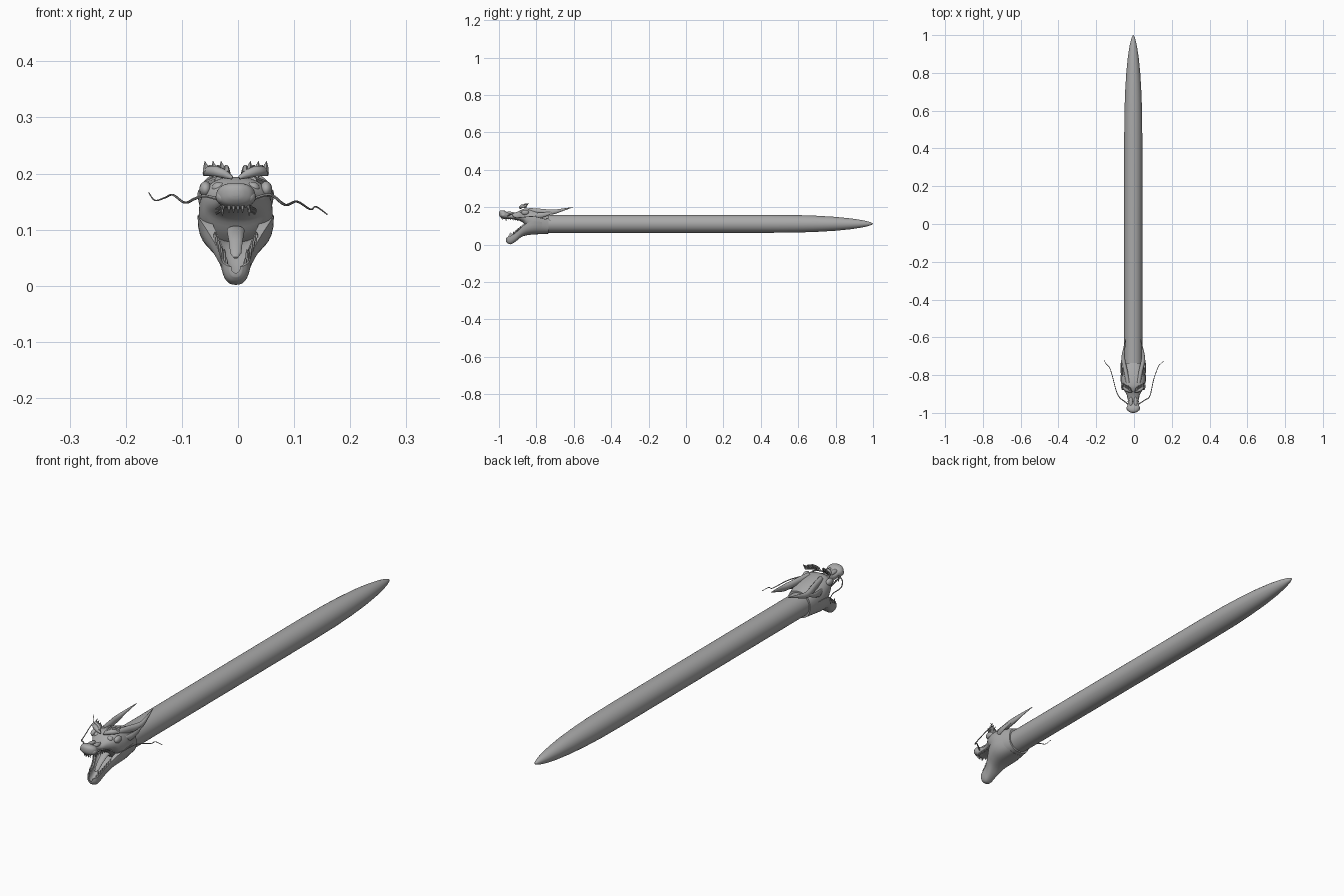
import bpy, bmesh, math
from mathutils import Vector

if "Cube" in bpy.data.objects:
    bpy.data.objects.remove(bpy.data.objects["Cube"])

CX = -0.004          # symmetry plane of head and body
grey = bpy.data.materials.new("stone_grey")
grey.diffuse_color = (0.4, 0.4, 0.4, 1)
grey.use_nodes = True
grey.node_tree.nodes["Principled BSDF"].inputs["Base Color"].default_value = grey.diffuse_color


def skin(bm, rings):
    """Bridge closed rings of points and cap both ends."""
    vs = [[bm.verts.new(p) for p in r] for r in rings]
    n = len(vs[0])
    for a, b in zip(vs, vs[1:]):
        for i in range(n):
            j = (i + 1) % n
            bm.faces.new((a[i], a[j], b[j], b[i]))
    bm.faces.new(vs[0])
    bm.faces.new(vs[-1])


def finish(name, bm, angle=50):
    bmesh.ops.recalc_face_normals(bm, faces=bm.faces)
    me = bpy.data.meshes.new(name)
    bm.to_mesh(me)
    bm.free()
    me.materials.append(grey)
    ob = bpy.data.objects.new(name, me)
    bpy.context.collection.objects.link(ob)
    bpy.context.view_layer.objects.active = ob
    ob.select_set(True)
    bpy.ops.object.shade_smooth_by_angle(angle=math.radians(angle))
    ob.select_set(False)
    return ob


def smooth_path(rows, steps):
    """Catmull-Rom interpolation of tuples."""
    rows = [Vector(r) for r in rows]
    out = []
    for i in range(len(rows) - 1):
        p0, p1 = rows[max(i - 1, 0)], rows[i]
        p2, p3 = rows[i + 1], rows[min(i + 2, len(rows) - 1)]
        for k in range(steps):
            t = k / steps
            out.append(0.5 * (2 * p1 + (p2 - p0) * t + (2 * p0 - 5 * p1 + 4 * p2 - p3) * t * t
                              + (3 * p1 - p0 - 3 * p2 + p3) * t ** 3))
    return out + [rows[-1]]


def oval(y, hw, zb, zt, power=2.0, n=32):
    ring = []
    for i in range(n):
        a = math.tau * i / n
        c, s = math.cos(a), math.sin(a)
        ring.append((CX + hw * math.copysign(abs(c) ** (2 / power), c), y,
                     (zb + zt) / 2 + (zt - zb) / 2 * math.copysign(abs(s) ** (2 / power), s)))
    return ring


def trough(y, hw, zb, zt, n=16):
    """Open jaw section: outer bowl and a shallower inner bowl."""
    ring = []
    for k, (w, d) in enumerate(((1, 1), (0.7, 0.62))):
        for i in range(n + 1):
            a = math.pi * (i if k == 0 else n - i) / n
            c = math.cos(a)
            ring.append((CX + hw * w * math.copysign(abs(c) ** 0.8, c), y,
                         zt - (zt - zb) * d * math.sin(a) ** 0.8))
    return ring


def tube(bm, pts, radii, n=8, flat=1.0):
    """Round or flattened tapering tube through points."""
    pts = [Vector(p) for p in pts]
    rings = []
    for i, (p, r) in enumerate(zip(pts, radii)):
        d = (pts[min(i + 1, len(pts) - 1)] - pts[max(i - 1, 0)]).normalized()
        side = d.cross(Vector((0, 0, 1)))
        if side.length < 0.05:
            side = Vector((1, 0, 0))
        side.normalize()
        up = side.cross(d)
        rings.append([p + side * (r * flat * math.cos(math.tau * k / n))
                      + up * (r * math.sin(math.tau * k / n)) for k in range(n)])
    skin(bm, rings)


def ball(bm, pos, size):
    got = bmesh.ops.create_uvsphere(bm, u_segments=16, v_segments=10, radius=1)["verts"]
    for v in got:
        v.co = Vector(pos) + Vector(v.co[k] * size[k] for k in range(3))


# long body tapering to a blunt point
bm = bmesh.new()
body = [(-0.76, .048), (0.45, .048), (0.6, .0465), (0.7, .043), (0.8, .037), (0.88, .029),
        (0.94, .02), (0.975, .012), (0.992, .006), (1.0, .0008)]
skin(bm, [oval(y, r, .111 - r, .111 + r) for y, r in body])
finish("body", bm)

# skull and upper jaw
bm = bmesh.new()
skull = [(-.735, .052, .058, .165), (-.775, .06, .057, .18), (-.815, .066, .062, .19),
         (-.85, .062, .09, .194), (-.872, .054, .118, .19), (-.90, .037, .13, .176),
         (-.93, .028, .136, .168), (-.955, .029, .138, .174), (-.972, .035, .138, .182),
         (-.988, .029, .143, .183), (-.997, .016, .152, .178), (-1.0, .006, .16, .17)]
skin(bm, [oval(*r, power=2.4) for r in smooth_path(skull, 4)])
finish("skull", bm)

# lower jaw, hollow on top
bm = bmesh.new()
jaw = [(-.755, .055, .057, .118), (-.81, .068, .054, .125), (-.85, .062, .05, .115),
       (-.88, .047, .04, .092), (-.91, .031, .017, .064), (-.935, .026, .002, .048),
       (-.953, .022, .006, .04), (-.963, .011, .016, .034)]
skin(bm, [trough(*r) for r in smooth_path(jaw, 4)])
finish("lower_jaw", bm)

# tongue
bm = bmesh.new()
tube(bm, [(CX, -.83, .095), (CX, -.87, .099), (CX, -.9, .078), (CX, -.92, .058), (CX, -.93, .05)],
     [.008, .008, .006, .005, .002], 12, 2.0)
finish("tongue", bm)

teeth, nostrils, eyes = bmesh.new(), bmesh.new(), bmesh.new()
brows, horns, ears = bmesh.new(), bmesh.new(), bmesh.new()
for s in (-1, 1):
    def P(x, y, z):
        return (CX + s * x, y, z)

    # upper and lower teeth, with longer fangs near the front
    for i in range(8):
        t = i / 7
        h = .02 if i == 6 else .011
        x, y, z = .034 - .012 * t, -.89 - .085 * t, .137 + .008 * t
        tube(teeth, [P(x, y, z), P(x, y, z - h * .6), P(x, y + .003, z - h)], [.0035, .0025, .0003], 6)
        x, y, z = .037 - .02 * t, -.885 - .065 * t, .085 - .046 * t
        tube(teeth, [P(x, y, z - .004), P(x, y, z + h * .6), P(x, y + .002, z + h)], [.0035, .0025, .0003], 6)
    for x in (.004, .012):
        tube(teeth, [P(x, -.983, .148), P(x, -.983, .138), P(x, -.981, .129)], [.004, .003, .0003], 6)

    # nostril bulges and eyes
    ball(nostrils, P(.022, -.975, .158), (.014, .016, .013))
    ball(nostrils, P(.012, -.945, .168), (.01, .03, .008))
    ball(eyes, P(.03, -.877, .174), (.013, .012, .011))

    # brow ridge with a crest of swept spikes
    tube(brows, [P(.006, -.888, .192), P(.02, -.885, .199), P(.035, -.878, .204), P(.048, -.868, .204),
                 P(.056, -.855, .198)], [.003, .008, .01, .009, .003], 10)
    for i in range(6):
        t = i / 5
        x, y = .016 + .036 * t, -.884 + .02 * t
        tube(brows, [P(x, y, .2), P(x + .001, y + .012, .211), P(x + .003, y + .024, .215 + .007 * (i % 2))],
             [.007, .005, .0004], 6)

    # swept-back horns
    horn = smooth_path([P(.028, -.84, .182), P(.04, -.78, .178), P(.053, -.715, .174),
                        P(.048, -.66, .186), P(.038, -.605, .2)], 4)
    tube(horns, horn, [.014 * min(1, 1.9 * (1 - i / 16)) + .0004 for i in range(17)], 10, .75)

    # ears, cheek knobs and jaw frill
    tube(ears, [P(.05, -.82, .155), P(.061, -.785, .156), P(.064, -.75, .162), P(.06, -.70, .174)],
         [.01, .015, .011, .0005], 8, .4)
    ball(ears, P(.054, -.86, .172), (.011, .02, .014))
for name, b in (("teeth", teeth), ("nostrils", nostrils), ("eyes", eyes),
                ("brows", brows), ("horns", horns), ("ears", ears)):
    finish(name, b)

# wavy whiskers, different on each side
whiskers = {
    "left_whisker": [(-.03, -.955, .153), (-.06, -.932, .16), (-.077, -.918, .155), (-.095, -.88, .148),
                     (-.116, -.80, .162), (-.13, -.76, .157), (-.148, -.74, .152), (-.159, -.72, .166)],
    "right_whisker": [(.022, -.955, .153), (.057, -.932, .162), (.084, -.91, .144), (.105, -.82, .15),
                      (.129, -.755, .136), (.139, -.742, .141), (.159, -.725, .127)]}
for name, pts in whiskers.items():
    bm = bmesh.new()
    path = smooth_path(pts, 5)
    tube(bm, path, [.003 - .002 * i / len(path) for i in range(len(path))], 6)
    finish(name, bm)
